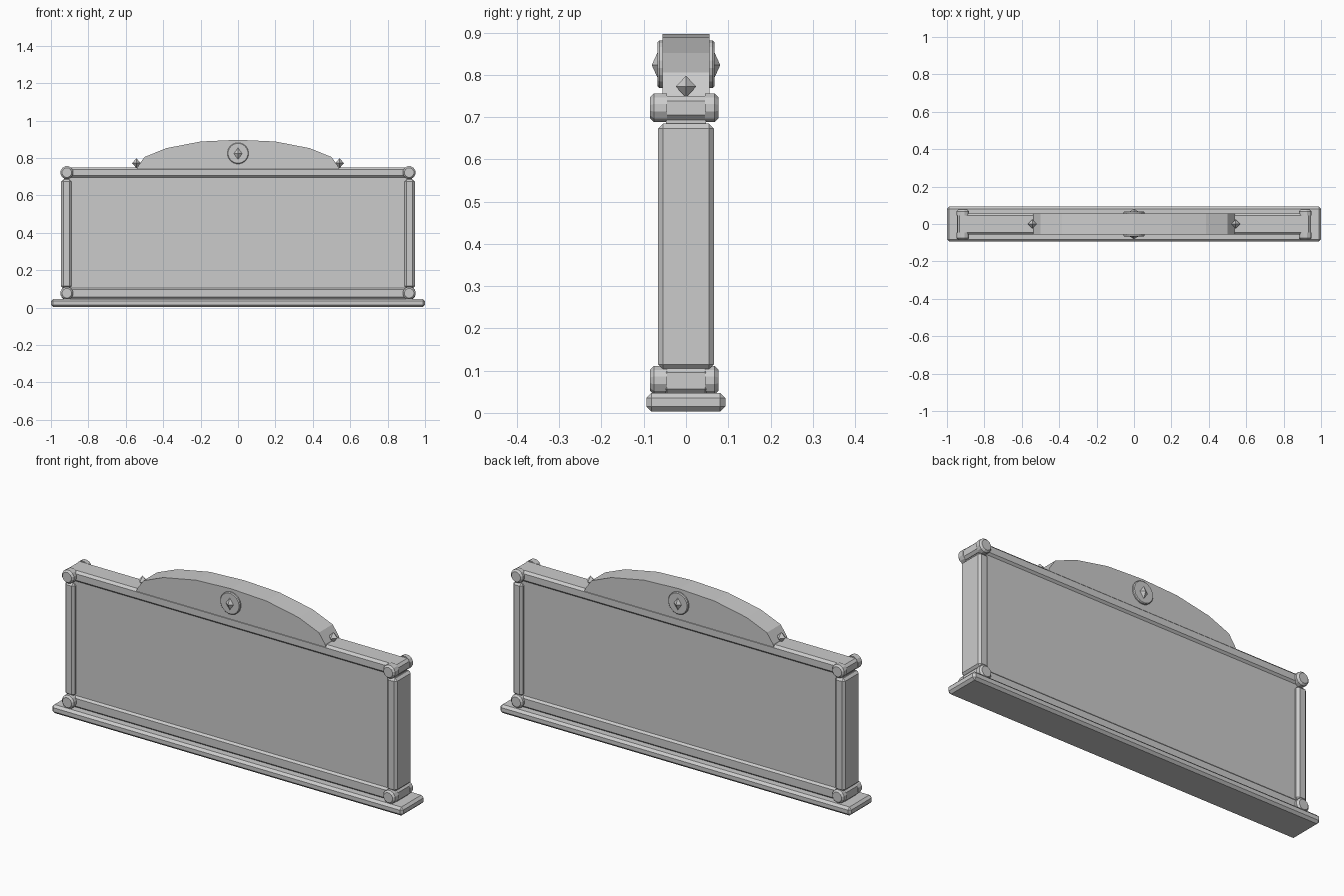
import bpy, bmesh, math
from mathutils import Matrix, Vector

cube = bpy.data.objects.get("Cube")
if cube:
    bpy.data.objects.remove(cube, do_unlink=True)

grey = bpy.data.materials.new("plain_grey")
grey.use_nodes = True
grey.diffuse_color = (0.6, 0.6, 0.6, 1)
grey.node_tree.nodes["Principled BSDF"].inputs["Base Color"].default_value = (0.6, 0.6, 0.6, 1)


def finish(name, bm):
    bmesh.ops.recalc_face_normals(bm, faces=bm.faces)
    mesh = bpy.data.meshes.new(name)
    bm.to_mesh(mesh)
    bm.free()
    mesh.materials.append(grey)
    obj = bpy.data.objects.new(name, mesh)
    bpy.context.collection.objects.link(obj)
    return obj


def box(name, low, high, bevel=0):
    low, high = Vector(low), Vector(high)
    bm = bmesh.new()
    bmesh.ops.create_cube(bm, size=1)
    for v in bm.verts:
        v.co = (low + high) / 2 + v.co * (high - low)
    if bevel:
        bmesh.ops.bevel(bm, geom=bm.edges[:], offset=bevel, segments=1, affect='EDGES')
    return finish(name, bm)


def disc(name, x, z, radius, y_in, y_out, chamfer, sides):
    """Chamfered disc whose outer face points along y."""
    bm = bmesh.new()
    step = math.copysign(chamfer, y_out - y_in)
    rings = []
    for r, y in ((radius, y_in), (radius, y_out - step), (radius - chamfer, y_out)):
        rings.append([bm.verts.new((x + r * math.cos(a), y, z + r * math.sin(a)))
                      for a in (2 * math.pi * (i + 0.5) / sides for i in range(sides))])
    for a, b in zip(rings, rings[1:]):
        for i in range(sides):
            j = (i + 1) % sides
            bm.faces.new((a[i], a[j], b[j], b[i]))
    bm.faces.new(rings[0])
    bm.faces.new(rings[-1])
    return finish(name, bm)


def stud(name, centre, size):
    """Faceted diamond with a point along each axis."""
    bm = bmesh.new()
    bmesh.ops.create_uvsphere(bm, u_segments=4, v_segments=2, radius=1)
    bm.transform(Matrix.Translation(centre) @ Matrix.Diagonal((*size, 1)))
    return finish(name, bm)


# Plinth, rails and recessed panel
box("plinth", (-1, -0.094, 0.003), (1, 0.093, 0.047), 0.012)
box("bottom_rail", (-0.945, -0.057, 0.044), (0.945, 0.057, 0.108), 0.012)
box("top_rail", (-0.945, -0.057, 0.693), (0.945, 0.057, 0.75), 0.012)
box("panel", (-0.93, -0.047, 0.06), (0.93, 0.047, 0.72))

# Arched crest on the top rail
half = [(0.54, 0.74), (0.535, 0.755), (0.5, 0.805), (0.385, 0.852), (0.2, 0.888)]
outline = half + [(0, 0.897)] + [(-x, z) for x, z in reversed(half)]
bm = bmesh.new()
face = bm.faces.new([bm.verts.new((x, -0.056, z)) for x, z in outline])
extruded = bmesh.ops.extrude_face_region(bm, geom=[face])
bmesh.ops.translate(bm, vec=(0, 0.112, 0),
                    verts=[g for g in extruded["geom"] if isinstance(g, bmesh.types.BMVert)])
finish("crest", bm)

# Posts and the studs at the crest ends
for side, s in (("left", 1), ("right", -1)):
    box(f"{side}_post", (s * 0.918 - 0.028, -0.066, 0.103),
        (s * 0.918 + 0.028, 0.066, 0.685), 0.012)
    stud(f"{side}_crest_stud", (s * 0.543, 0, 0.772), (0.024, 0.024, 0.026))

# Corner bosses and crest medallions on both faces
for face_name, f, reach in (("front", -1, 0.085), ("back", 1, 0.077)):
    for side, s in (("left", 1), ("right", -1)):
        for level, z in (("upper", 0.722), ("lower", 0.077)):
            disc(f"{face_name}_{side}_{level}_boss", s * 0.915, z, 0.035,
                 f * 0.045, f * reach, 0.009, 12)
    disc(f"{face_name}_medallion", 0, 0.825, 0.057, f * 0.05, f * 0.067, 0.004, 20)
    stud(f"{face_name}_medallion_stud", (0, f * 0.062, 0.823), (0.03, 0.019, 0.042))
